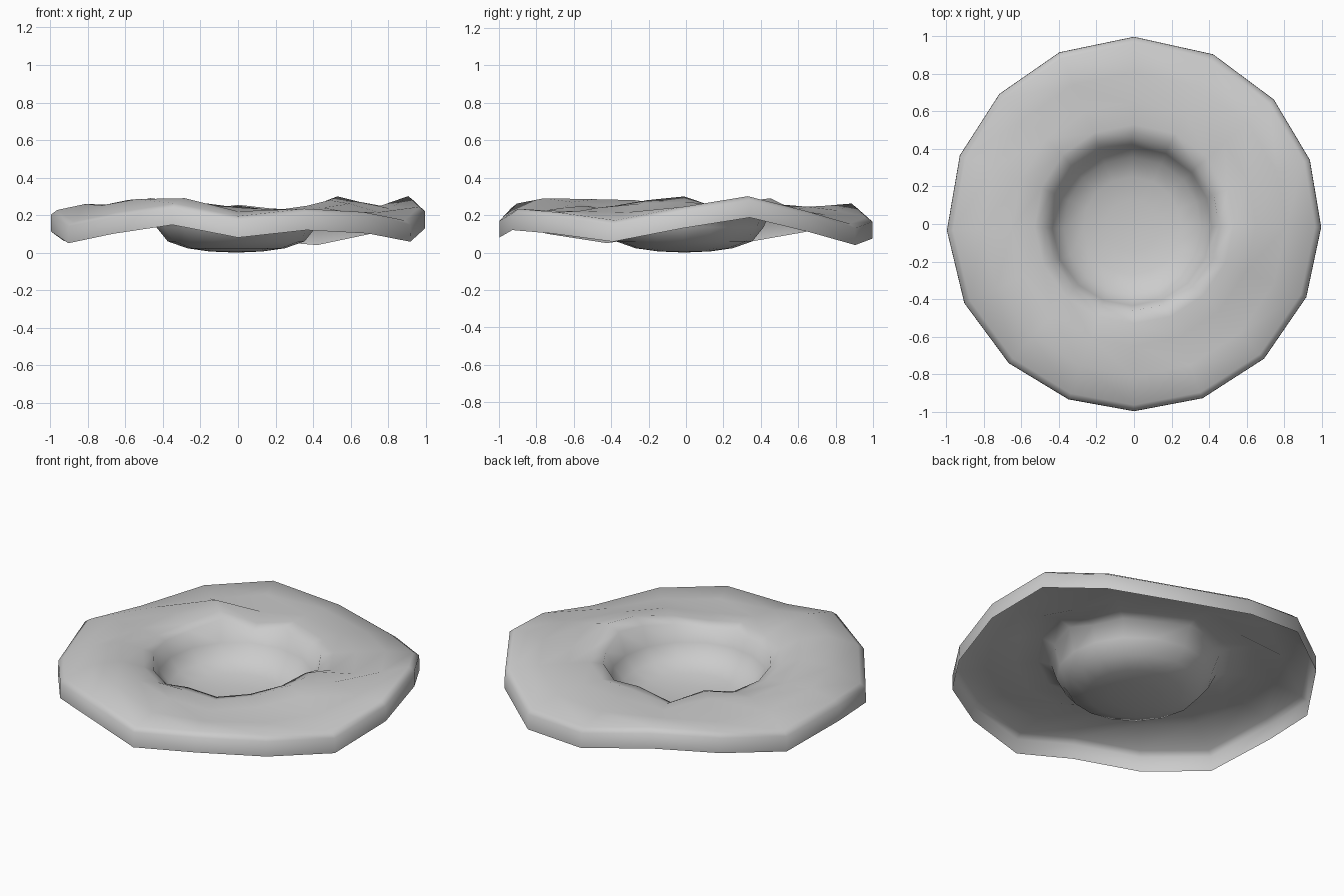
import bpy, bmesh, math

if "Cube" in bpy.data.objects:
    bpy.data.objects.remove(bpy.data.objects["Cube"])

# Sixteen spokes: angle (degrees), height of lip bottom, wave heights on the flange
ANGLES = [-1, 20, 41.7, 65, 90, 113.5, 136, 158.5, 182, 205, 228, 249.5, 270, 291.5, 314, 337]
LIP = [.13, .187, .108, .04, .075, .148, .12, .062, .113, .05, .10, .148, .08, .12, .102, .058]
RIM = [.27, .22, .23, .215, .245, .185, .255, .22, .22, .23, .205, .20, .235, .21, .23, .25]
INNER = [.30, .23, .24, .23, .255, .205, .28, .235, .24, .25, .24, .23, .25, .225, .25, .28]
MID = [.27, .22, .24, .23, .245, .22, .29, .25, .25, .28, .285, .27, .24, .215, .24, .26]
OUTER = [.235, .25, .235, .205, .225, .25, .225, .23, .26, .25, .285, .29, .22, .225, .22, .215]

# Bowl profile below the flange (radius, height), shifted slightly off centre
BOWL = [(.14, .006), (.26, .023), (.365, .06), (.425, .135)]
BOWL_SHIFT = (-.01, -.01)


def ring(bm, radius, heights, shift=(0, 0)):
    verts = []
    for a, z in zip(ANGLES, heights):
        t = math.radians(a)
        verts.append(bm.verts.new((radius * math.cos(t) + shift[0],
                                   radius * math.sin(t) + shift[1], z)))
    return verts


bm = bmesh.new()
n = len(ANGLES)
top = [z + .108 for z in LIP]

# Bowl, wavy flange, rounded shoulder and turned-down open lip
rings = [ring(bm, r, [z] * n, BOWL_SHIFT) for r, z in BOWL]
rings.append(ring(bm, .463, RIM, (-.01, 0)))
rings.append(ring(bm, .53, INNER))
rings.append(ring(bm, .65, MID))
rings.append(ring(bm, .81, OUTER))
rings.append(ring(bm, .965, [t + .006 for t in top]))
rings.append(ring(bm, .997, [t - .018 for t in top]))
rings.append(ring(bm, .998, LIP))

centre = bm.verts.new((BOWL_SHIFT[0], BOWL_SHIFT[1], 0))
for i in range(n):
    j = (i + 1) % n
    bm.faces.new((centre, rings[0][i], rings[0][j]))
    for a, b in zip(rings, rings[1:]):
        bm.faces.new((a[i], b[i], b[j], a[j]))
for f in bm.faces:
    f.smooth = True

mesh = bpy.data.meshes.new("wavy_dish")
bm.to_mesh(mesh)
bm.free()
bpy.context.collection.objects.link(bpy.data.objects.new("wavy_dish", mesh))
